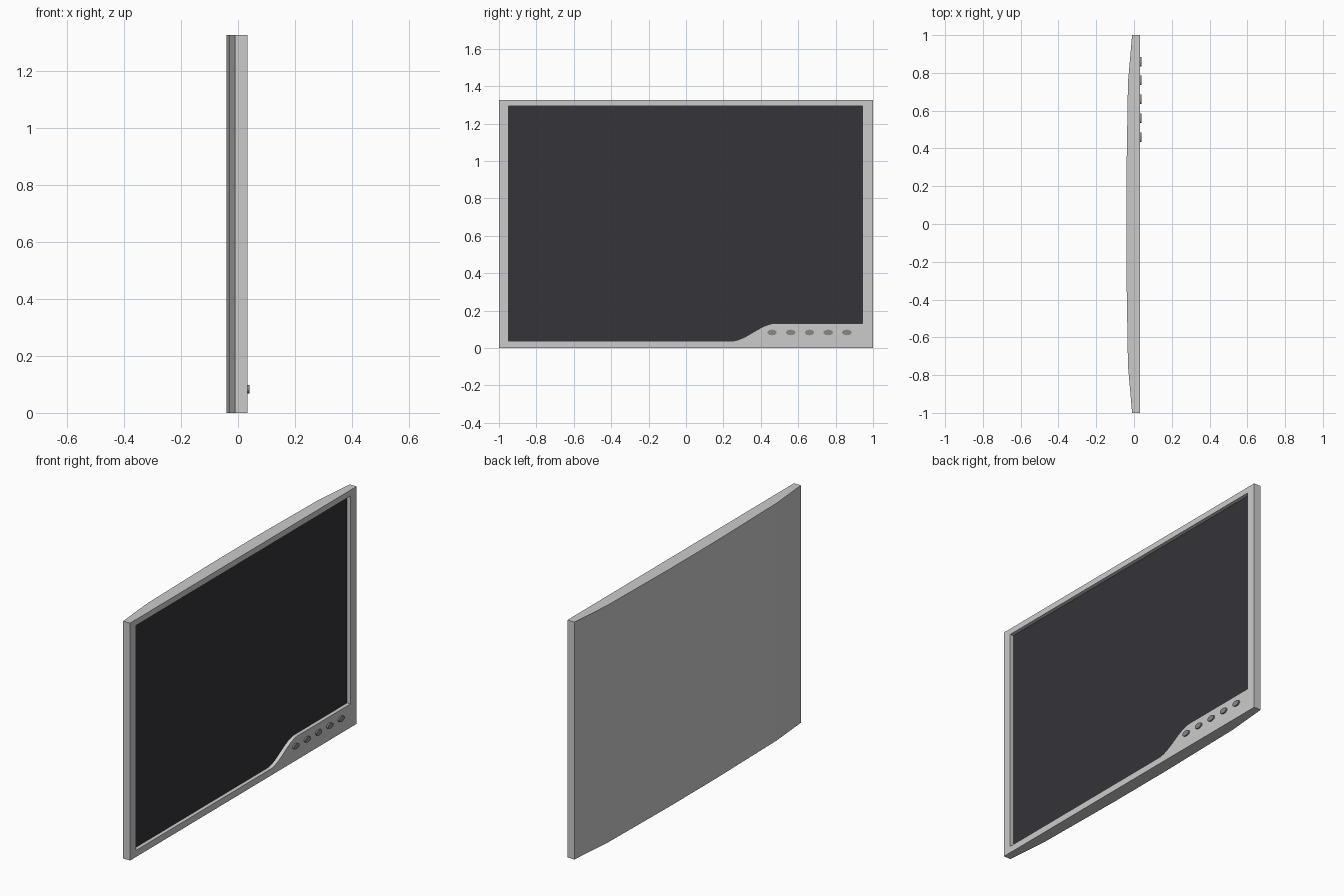
import bpy, bmesh
from math import cos, sin, pi
from mathutils import Vector

if "Cube" in bpy.data.objects:
    bpy.data.objects.remove(bpy.data.objects["Cube"])


def material(name, color):
    m = bpy.data.materials.new(name)
    m.diffuse_color = color
    m.use_nodes = True
    m.node_tree.nodes["Principled BSDF"].inputs["Base Color"].default_value = m.diffuse_color
    return m


def prism(name, points, offset, mat=None):
    """Extrude a planar outline (3D points) along offset; None keeps it flat."""
    bm = bmesh.new()
    face = bm.faces.new([bm.verts.new(p) for p in points])
    if offset:
        new = bmesh.ops.extrude_face_region(bm, geom=[face], use_keep_orig=True)["geom"]
        bmesh.ops.translate(bm, vec=Vector(offset),
                            verts=[g for g in new if isinstance(g, bmesh.types.BMVert)])
        bmesh.ops.recalc_face_normals(bm, faces=bm.faces)
    mesh = bpy.data.meshes.new(name)
    bm.to_mesh(mesh)
    bm.free()
    obj = bpy.data.objects.new(name, mesh)
    bpy.context.collection.objects.link(obj)
    if mat:
        mesh.materials.append(mat)
    return obj


FRONT, FLOOR, HEIGHT = 0.033, 0.011, 1.327
dark = material("screen_dark", (0.035, 0.033, 0.04, 1))
button_grey = material("button_grey", (0.25, 0.25, 0.25, 1))

# Housing: gently faceted back, extruded upward
half = [(FRONT, 1.0), (-0.01, 1.0), (-0.032, 0.75), (-0.041, 0.2)]
profile = half + [(x, -y) for x, y in reversed(half)]
housing = prism("housing", [(x, y, 0) for x, y in profile], (0, 0, HEIGHT))

# Screen outline: rectangle with an S-curved step above the buttons
outline = [(-0.95, 1.294), (-0.95, 0.037)]
for i in range(13):
    t = i / 12
    outline.append((0.24 + 0.24 * t, 0.037 + 0.095 * t * t * (3 - 2 * t)))
outline += [(0.945, 0.132), (0.945, 1.294)]

# Recess cut into the front of the housing
cutter = prism("recess_cutter", [(FLOOR, y, z) for y, z in outline], (0.1, 0, 0))
cutter.hide_render = True
mod = housing.modifiers.new("recess", 'BOOLEAN')
mod.operation = 'DIFFERENCE'
mod.solver = 'EXACT'
mod.object = cutter
bpy.context.view_layer.objects.active = housing
bpy.ops.object.modifier_apply(modifier=mod.name)
bpy.data.objects.remove(cutter)

# Screen panel on the recess floor
prism("screen", [(FLOOR + 0.001, y, z) for y, z in outline], None, dark)

# Row of oval buttons
for i in range(5):
    yc = 0.46 + 0.1 * i
    ring = [(FRONT - 0.002, yc + 0.025 * cos(a), 0.083 + 0.015 * sin(a))
            for a in (2 * pi * k / 20 for k in range(20))]
    prism(f"button_{i + 1}", ring, (0.01, 0, 0), button_grey)
